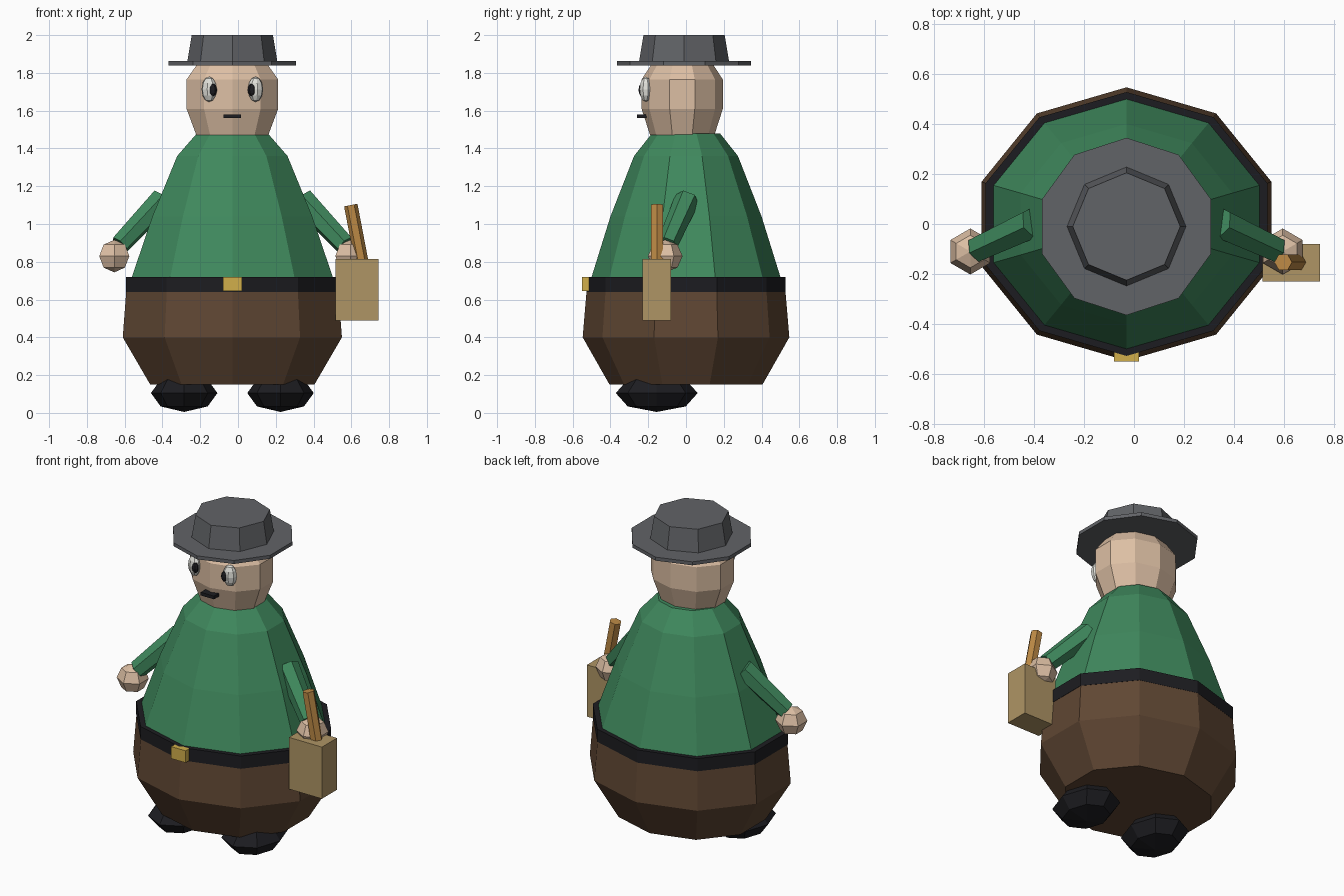
import bpy, bmesh, math
from mathutils import Vector, Matrix

if "Cube" in bpy.data.objects:
    bpy.data.objects.remove(bpy.data.objects["Cube"])

CX = -0.03  # body axis


def material(name, rgb):
    m = bpy.data.materials.new(name)
    m.diffuse_color = (*rgb, 1)
    m.use_nodes = True
    m.node_tree.nodes["Principled BSDF"].inputs["Base Color"].default_value = m.diffuse_color
    return m


GREEN = material("green_cloth", (0.05, 0.25, 0.11))
BROWN = material("brown_cloth", (0.115, 0.062, 0.033))
BLACK = material("black_leather", (0.012, 0.012, 0.015))
SKIN = material("skin", (0.72, 0.52, 0.37))
GREY = material("grey_felt", (0.12, 0.125, 0.135))
WHITE = material("eye_white", (0.75, 0.75, 0.7))
GOLD = material("gold", (0.64, 0.43, 0.07))
TAN = material("tan", (0.43, 0.30, 0.13))
WOOD = material("wood", (0.5, 0.25, 0.06))


def finish(name, bm, mat):
    bmesh.ops.recalc_face_normals(bm, faces=bm.faces)
    me = bpy.data.meshes.new(name)
    bm.to_mesh(me)
    bm.free()
    me.materials.append(mat)
    ob = bpy.data.objects.new(name, me)
    bpy.context.collection.objects.link(ob)
    return ob


def lathe(name, profile, sides, mat, cy=0.0):
    """Capped elliptical rings from (z, rx, ry), one corner facing front."""
    bm = bmesh.new()
    rings = []
    for z, rx, ry in profile:
        angs = [math.pi / 2 + math.tau * i / sides for i in range(sides)]
        rings.append([bm.verts.new((CX + rx * math.cos(a), cy + ry * math.sin(a), z)) for a in angs])
    for a, b in zip(rings, rings[1:]):
        for i in range(sides):
            j = (i + 1) % sides
            bm.faces.new((a[i], a[j], b[j], b[i]))
    bm.faces.new(rings[0])
    bm.faces.new(rings[-1])
    return finish(name, bm, mat)


def box(name, lo, hi, mat):
    lo, hi = Vector(lo), Vector(hi)
    bm = bmesh.new()
    bmesh.ops.create_cube(bm, size=1, matrix=Matrix.Translation((lo + hi) / 2)
                          @ Matrix.Diagonal((*(hi - lo), 1)))
    return finish(name, bm, mat)


def ball(name, loc, radii, segs, rings, mat, turn=0.0):
    bm = bmesh.new()
    bmesh.ops.create_uvsphere(bm, u_segments=segs, v_segments=rings, radius=1,
                              matrix=Matrix.Translation(loc) @ Matrix.Rotation(turn, 4, 'Z')
                              @ Matrix.Diagonal((*radii, 1)))
    return finish(name, bm, mat)


def rod(name, p, q, r1, r2, mat, sides=6):
    p, q = Vector(p), Vector(q)
    d = q - p
    bm = bmesh.new()
    bmesh.ops.create_cone(bm, cap_ends=True, segments=sides, radius1=r1, radius2=r2, depth=d.length,
                          matrix=Matrix.Translation((p + q) / 2)
                          @ d.to_track_quat('Z', 'Y').to_matrix().to_4x4())
    return finish(name, bm, mat)


# Body
lathe("trousers", [(0.15, 0.457, 0.405), (0.40, 0.61, 0.547), (0.65, 0.59, 0.526)], 10, BROWN)
lathe("belt", [(0.64, 0.593, 0.528), (0.72, 0.593, 0.528)], 10, BLACK)
lathe("shirt", [(0.70, 0.566, 0.506), (1.04, 0.445, 0.40), (1.36, 0.307, 0.275), (1.48, 0.197, 0.18)], 10, GREEN)
box("belt_buckle", (-0.08, -0.55, 0.645), (0.02, -0.51, 0.72), GOLD)

# Head and hat
lathe("head", [(1.47, 0.20, 0.17), (1.61, 0.255, 0.215), (1.765, 0.255, 0.215), (1.88, 0.17, 0.14)], 10, SKIN, -0.02)
lathe("hat_brim", [(1.84, 0.355, 0.355), (1.862, 0.355, 0.355)], 10, GREY, -0.01)
lathe("hat_crown", [(1.85, 0.24, 0.24), (2.0, 0.215, 0.215)], 8, GREY, -0.01)
box("mouth", (-0.077, -0.26, 1.56), (0.015, -0.21, 1.58), BLACK)

# Mirrored parts
for side, s in (("left", -1), ("right", 1)):
    def at(x, y, z):
        return (CX + s * x, y, z)
    ball(side + "_eye", at(0.123, -0.213, 1.713), (0.042, 0.034, 0.067), 8, 6, WHITE, s * 0.3)
    ball(side + "_pupil", at(0.104, -0.234, 1.71), (0.024, 0.018, 0.034), 8, 6, BLACK, s * 0.3)
    rod(side + "_sleeve", at(0.37, 0.005, 1.13), at(0.595, -0.10, 0.89), 0.066, 0.055, GREEN)
    ball(side + "_hand", at(0.625, -0.11, 0.83), (0.092, 0.092, 0.086), 6, 4, SKIN)
    ball(side + "_shoe", at(0.255, -0.155, 0.105), (0.176, 0.217, 0.1), 8, 4, BLACK)

# Carried bag and stick
box("bag", (0.515, -0.23, 0.49), (0.745, -0.08, 0.815), TAN)
rod("stick", (0.67, -0.153, 0.72), (0.597, -0.153, 1.10), 0.036, 0.036, WOOD)
